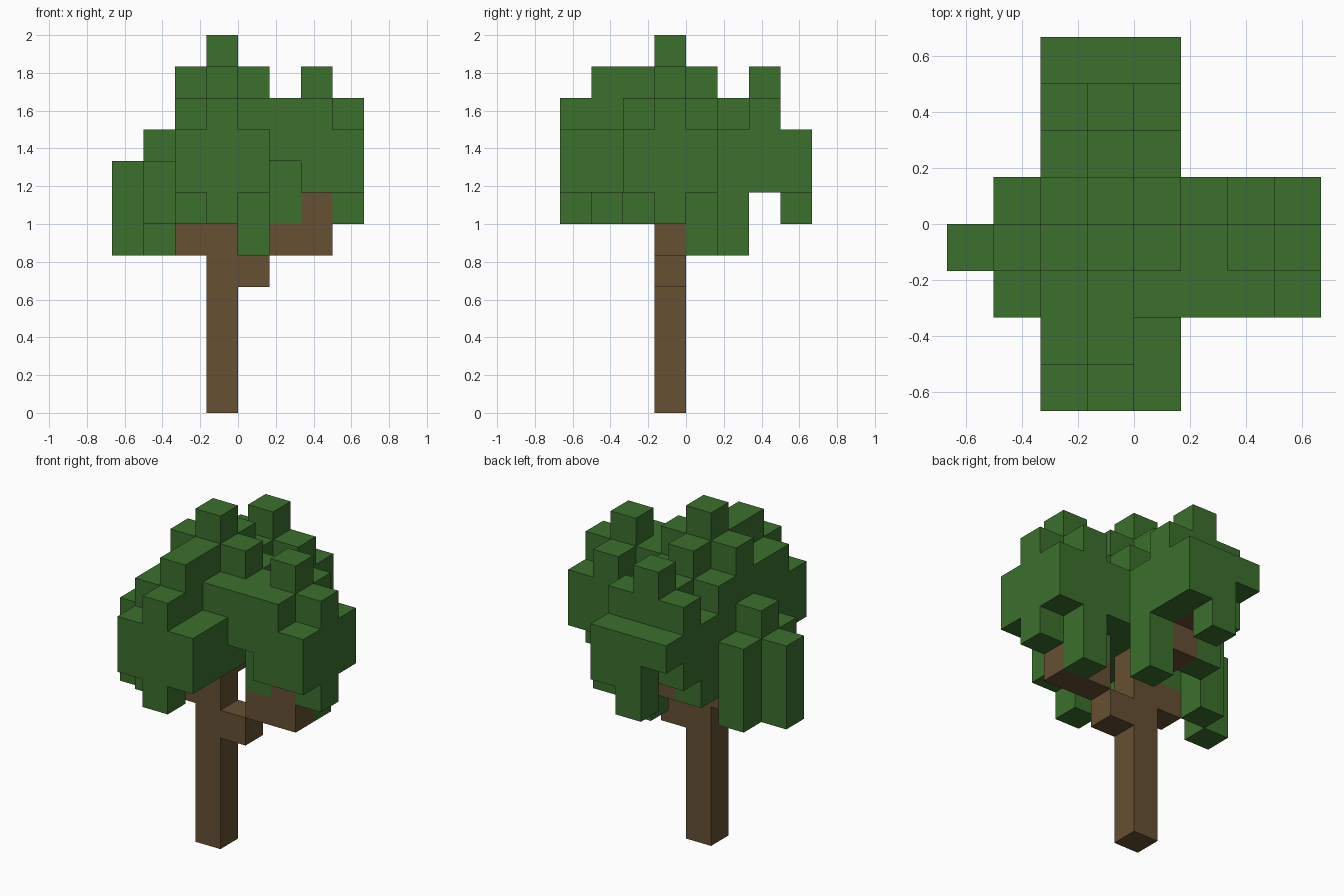
import bpy
import bmesh
from math import radians
from mathutils import Vector

CELL = 1 / 6  # edge length of one block

default_cube = bpy.data.objects.get("Cube")
if default_cube:
    bpy.data.objects.remove(default_cube, do_unlink=True)


def make_material(name, color):
    material = bpy.data.materials.new(name)
    material.use_nodes = True
    material.diffuse_color = color
    material.node_tree.nodes["Principled BSDF"].inputs["Base Color"].default_value = color
    return material


def column(x, y, bottom, top):
    """Stack of block positions between two levels."""
    return {(x, y, z) for z in range(bottom, top)}


def build_blocks(name, blocks, solid, material):
    """Skin a set of blocks, leaving out every face buried in the solid."""
    bm = bmesh.new()
    corners = {}

    def corner(point):
        key = tuple(round(value) for value in point)
        if key not in corners:
            corners[key] = bm.verts.new(Vector(key) * CELL)
        return corners[key]

    for block in sorted(blocks):
        center = Vector(block) + Vector((0.5, 0.5, 0.5))
        for axis in range(3):
            for sign in (-1, 1):
                normal = Vector((0, 0, 0))
                normal[axis] = sign
                if tuple(int(v) for v in Vector(block) + normal) in solid:
                    continue
                u = Vector((0, 0, 0))
                u[(axis + 1) % 3] = 0.5
                v = normal.cross(u)
                middle = center + normal * 0.5
                bm.faces.new([corner(middle + a * u + b * v)
                              for a, b in ((-1, -1), (1, -1), (1, 1), (-1, 1))])

    # Merge the flat block faces into larger planes
    bmesh.ops.dissolve_limit(bm, angle_limit=radians(1), verts=bm.verts,
                             edges=bm.edges, delimit={'NORMAL'})
    mesh = bpy.data.meshes.new(name)
    bm.to_mesh(mesh)
    bm.free()
    mesh.materials.append(material)
    obj = bpy.data.objects.new(name, mesh)
    bpy.context.collection.objects.link(obj)
    return obj


bark = make_material("bark brown", (0.133, 0.080, 0.033, 1))
leaf = make_material("leaf green", (0.044, 0.162, 0.026, 1))

# Trunk and the branches that step away from it
trunk = column(-1, -1, 0, 7)
left_branch = {(0, -1, 4), (1, -1, 5), (2, -1, 5), (2, -1, 6)}
right_branch = {(-2, -1, 5)}
back_branch = {(-1, 0, 6), (-1, 1, 6), (-1, 2, 7)}

# Canopy rows from back to front: first column, then (bottom, top) levels
canopy_rows = {
    3: (-2, [(8, 9), (6, 9), (7, 9)]),
    2: (-2, [(7, 10), (8, 11), (7, 10)]),
    1: (-2, [(6, 9), (7, 10), (5, 9)]),
    0: (-3, [(5, 8), (7, 10), (7, 11), (7, 10), (7, 9), (5, 10), (7, 9)]),
    -1: (-4, [(5, 8), (6, 9), (6, 11), (7, 12), (7, 11), (6, 10), (7, 11), (6, 10)]),
    -2: (-3, [(6, 8), (7, 10), (7, 11), (7, 10), (8, 10), (7, 10), (7, 9)]),
    -3: (-2, [(6, 10), (7, 11), (7, 9)]),
    -4: (-2, [(7, 9), (6, 10), (7, 9)]),
}
canopy = set()
for y, (start, levels) in canopy_rows.items():
    for offset, (bottom, top) in enumerate(levels):
        canopy |= column(start + offset, y, bottom, top)

parts = {
    "trunk": (trunk, bark),
    "left_branch": (left_branch, bark),
    "right_branch": (right_branch, bark),
    "back_branch": (back_branch, bark),
    "leaf_canopy": (canopy, leaf),
}
solid = set().union(*(blocks for blocks, _ in parts.values()))
for name, (blocks, material) in parts.items():
    build_blocks(name, blocks, solid, material)
